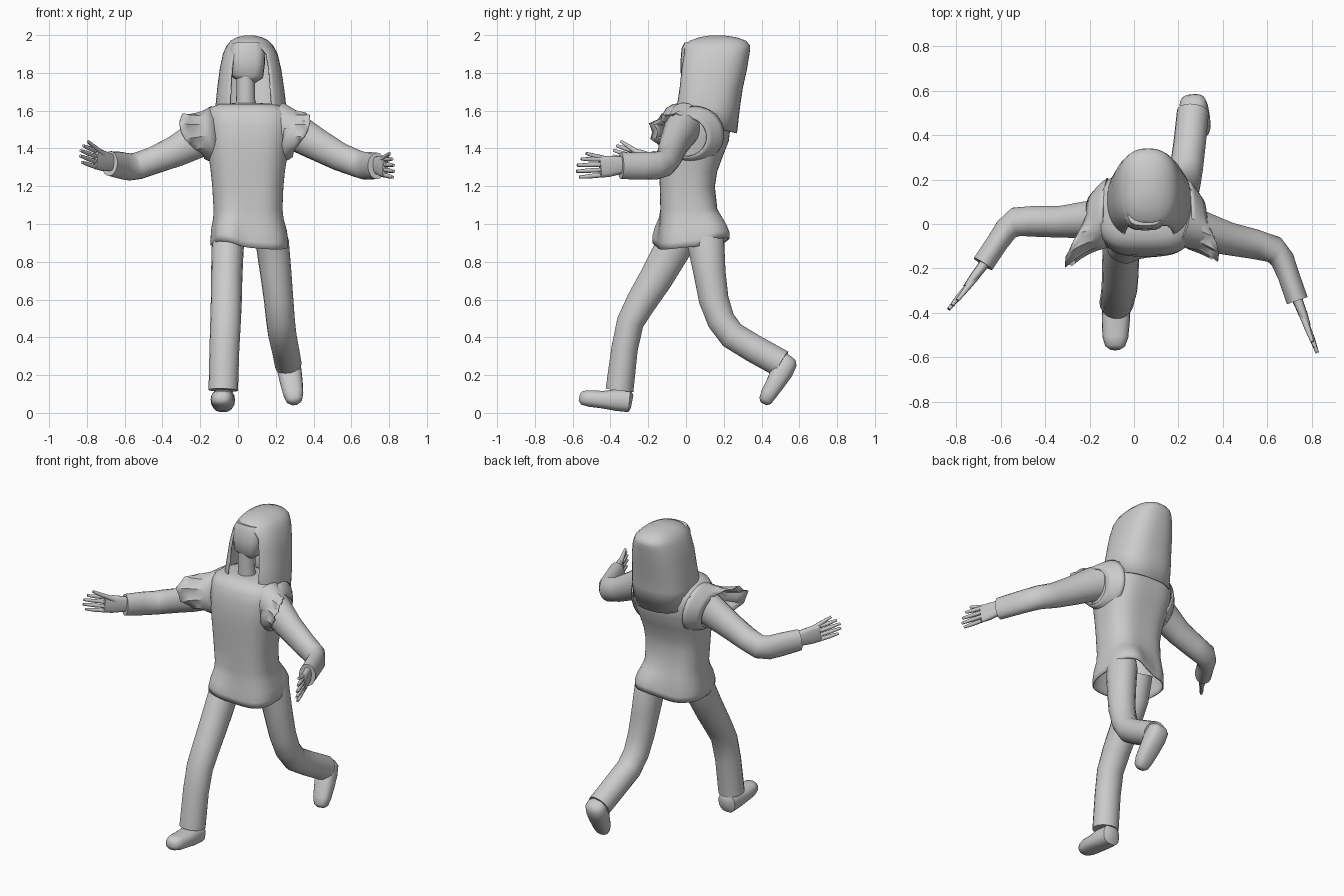
import bpy, bmesh, math
from mathutils import Vector as V

def spow(v, e):
    return math.copysign(abs(v) ** e, v)

def mesh_from_rings(name, rings, closed=True, cap0=True, cap1=True, thick=0, angle=50):
    bm = bmesh.new()
    vr = [[bm.verts.new(p) for p in r] for r in rings]
    n = len(vr[0])
    for a, b in zip(vr, vr[1:]):
        for i in range(n if closed else n - 1):
            j = (i + 1) % n
            bm.faces.new((a[i], a[j], b[j], b[i]))
    if cap0:
        bm.faces.new(vr[0][::-1])
    if cap1:
        bm.faces.new(vr[-1])
    bmesh.ops.remove_doubles(bm, verts=bm.verts, dist=1e-5)
    bmesh.ops.recalc_face_normals(bm, faces=bm.faces)
    me = bpy.data.meshes.new(name)
    bm.to_mesh(me)
    bm.free()
    ob = bpy.data.objects.new(name, me)
    bpy.context.collection.objects.link(ob)
    if thick:
        m = ob.modifiers.new("thickness", 'SOLIDIFY')
        m.thickness = thick
    bpy.ops.object.select_all(action='DESELECT')
    ob.select_set(True)
    bpy.context.view_layer.objects.active = ob
    bpy.ops.object.shade_smooth_by_angle(angle=math.radians(angle))
    return ob

def tube(name, pts, ref, n=18, e=1.0):
    """Loft ellipses (x, y, z, half width along ref, half height) along a path."""
    ref, c, rings = V(ref), [V(p[:3]) for p in pts], []
    for i, p in enumerate(pts):
        t = (c[min(i + 1, len(c) - 1)] - c[max(i - 1, 0)]).normalized()
        s = (ref - t * ref.dot(t)).normalized()
        u = t.cross(s)
        rings.append([c[i] + s * p[3] * spow(math.cos(k * math.tau / n), e)
                      + u * p[4] * spow(math.sin(k * math.tau / n), e) for k in range(n)])
    return mesh_from_rings(name, rings)

X, Z = (1, 0, 0), (0, 0, 1)

# Legs
tube("front_leg", [(-.03, .0, 1.0, .085, .09), (-.055, -.07, .87, .085, .098), (-.06, -.16, .71, .083, .09),
                   (-.062, -.235, .59, .082, .082), (-.066, -.295, .48, .081, .073), (-.072, -.325, .34, .079, .071),
                   (-.078, -.352, .12, .078, .075)], X)
tube("back_leg", [(.15, .06, 1.02, .08, .09), (.182, .105, .9, .088, .1), (.2, .125, .74, .083, .086),
                  (.215, .147, .6, .078, .08), (.225, .185, .49, .076, .075), (.235, .245, .41, .075, .075),
                  (.25, .36, .34, .073, .075), (.265, .505, .26, .072, .075)], X)

# Shoes
tube("front_shoe", [(-.08, -.285, .06, .03, .035), (-.08, -.30, .063, .058, .06), (-.08, -.37, .068, .064, .058),
                    (-.082, -.44, .07, .063, .047), (-.084, -.51, .076, .058, .044), (-.085, -.55, .08, .045, .037),
                    (-.085, -.565, .083, .022, .018)], X, e=.8)
tube("back_shoe", [(.262, .555, .295, .035, .03), (.265, .54, .275, .06, .053), (.272, .51, .225, .064, .06),
                   (.283, .475, .16, .06, .05), (.293, .438, .10, .053, .043), (.298, .42, .065, .042, .035),
                   (.3, .412, .05, .02, .02)], X, e=.8)

# Arms: upper sleeve and bent forearm
tube("left_arm", [(-.08, .03, 1.51, .12, .1), (-.2, .02, 1.455, .10, .085), (-.33, .01, 1.385, .083, .072),
                  (-.45, .012, 1.335, .072, .07), (-.53, .01, 1.308, .072, .066), (-.575, -.025, 1.302, .072, .055),
                  (-.62, -.09, 1.31, .072, .05), (-.68, -.18, 1.32, .066, .05)], Z)
tube("right_arm", [(.2, .0, 1.53, .12, .1), (.3, -.03, 1.49, .1, .09), (.42, -.065, 1.42, .086, .075),
                   (.54, -.09, 1.355, .075, .068), (.63, -.115, 1.32, .072, .062), (.668, -.16, 1.308, .073, .055),
                   (.695, -.23, 1.308, .073, .05), (.735, -.345, 1.308, .07, .05)], Z)

# Hands: flat palm, four fingers and a thumb
def hand(side, wrist, knuckle, tip, spread):
    w, k, t = V(wrist), V(knuckle), V(tip)
    tube(side + "_palm", [(*(w - (k - w) * .3), .045, .024), (*w, .05, .022), (*w.lerp(k, .5), .056, .02),
                          (*k, .055, .015)], Z, n=12, e=.7)
    for i in range(4):
        o = i - 1.5
        a = k + V((0, 0, o * .028))
        b = k.lerp(t, (.88, 1, .97, .8)[i]) + V((0, 0, o * spread))
        m = a.lerp(b, .5)
        tube(side + "_finger", [(*a, .012, .012), (*m, .012, .012), (*b, .008, .008)], Z, n=8)
    a = w.lerp(k, .3) + V((0, -.01, .03))
    b = w.lerp(t, .72) + V((0, -.01, .075))
    tube(side + "_thumb", [(*a, .016, .016), (*a.lerp(b, .5), .013, .013), (*b, .008, .008)], Z, n=8)

hand("left", (-.69, -.2, 1.33), (-.755, -.285, 1.345), (-.835, -.385, 1.375), .03)
hand("right", (.745, -.365, 1.31), (.78, -.455, 1.30), (.825, -.58, 1.295), .032)

# Jacket: lofted body with a wavy hem pushed out by both thighs
N = 80
body = [(.885, .06, .02, .205, .168), (.92, .06, .02, .205, .168), (.97, .058, .02, .2, .165),
        (1.03, .055, .02, .186, .157), (1.08, .053, .015, .182, .152),
        (1.2, .052, .007, .188, .147), (1.28, .052, .012, .196, .155), (1.36, .053, .025, .208, .172),
        (1.44, .056, .04, .22, .188), (1.52, .06, .048, .228, .19), (1.58, .058, .045, .226, .172),
        (1.615, .055, .035, .205, .14), (1.635, .05, .03, .15, .1), (1.64, .05, .03, .07, .06)]
rings = []
for z, cx, cy, rx, ry in body:
    hem = min(1, max(0, (1.08 - z) / .15))
    r = []
    for k in range(N):
        a = k * math.tau / N
        fl = math.exp(-((math.degrees(a) - 238) / 25) ** 4)   # front thigh
        bk = math.exp(-((math.degrees(a) - 55) / 36) ** 4)    # back thigh
        f = 1 + hem * (.25 * fl + .3 * bk) + .008 * math.cos(6 * a) + .01 * hem * math.sin(7 * a)
        dz = hem * (.025 * fl + .04 * bk - .02 * max(0, math.cos(a + .9)) ** 2)
        r.append((cx + rx * (1 + (f - 1) * .25) * spow(math.cos(a), .72), cy + ry * f * spow(math.sin(a), .72), z + dz))
    rings.append(r)
mesh_from_rings("jacket", rings, cap0=False, thick=.008)

# Short shoulder sleeves: snug behind, sweeping out to a ragged point at the front
def shoulder(name, s, inner, outer, flare, aim):
    c0, c1, rings, n = V(inner), V(outer), [], 32
    for t in (0, .25, .5, .75, 1):
        r = []
        for k in range(n):
            a = k * math.tau / n
            w = max(0, math.cos(a - math.radians(aim))) ** 3   # 90 is up, 180 is front
            rad = .15 - .045 * t ** 1.5 + flare * t * t * w + .012 * t * w * (-1) ** k
            p = c0.lerp(c1, t)
            r.append((p.x + s * flare * w * t + s * .02 * math.sin(a), p.y + rad * math.cos(a) * 1.05,
                      p.z + rad * math.sin(a)))
        rings.append(r)
    mesh_from_rings(name, rings, cap0=False, cap1=False, thick=.006, angle=35)

shoulder("left_shoulder_sleeve", -1, (-.12, .05, 1.475), (-.2, .015, 1.45), .10, 158)
shoulder("right_shoulder_sleeve", 1, (.24, .045, 1.475), (.31, .0, 1.46), .06, 150)

# Neck and recessed head with a flat brow
tube("neck", [(.045, .04, 1.58, .065, .06), (.04, .03, 1.66, .05, .05), (.04, .035, 1.79, .052, .055)], X)
tube("head", [(.045, .06, 1.755, .05, .06), (.048, .06, 1.78, .085, .088), (.05, .07, 1.85, .093, .1),
              (.05, .076, 1.92, .095, .1), (.05, .08, 1.95, .08, .088)], X, n=20, e=.6)

# Hood: open at the face, closed across the crown, longer at the back
hood = [(1.55, .068, .105, .187, .165, .75), (1.62, .068, .108, .188, .178, .55), (1.72, .067, .123, .177, .178, .55),
        (1.82, .066, .138, .163, .185, .57), (1.9, .065, .152, .145, .184, .55), (1.928, .064, .16, .132, .180, .4),
        (1.945, .064, .164, .123, .175, .0), (1.97, .062, .168, .101, .15, 0), (1.988, .06, .17, .068, .1, 0),
        (1.997, .06, .165, .03, .045, 0), (1.999, .06, .165, 0, 0, 0)]
rings = []
for i, (z, cx, cy, rx, ry, op) in enumerate(hood):
    r = []
    for k in range(41):
        a = op + (math.tau - 2 * op) * k / 40
        drop = .07 * (1 - math.cos(a)) / 2 if i == 0 else 0
        r.append((cx - rx * spow(math.sin(a), .8), cy - ry * spow(math.cos(a), .8), z - drop))
    rings.append(r if op else r[:-1] + [r[0]])
mesh_from_rings("hood", rings, closed=False, cap0=False, cap1=False, thick=.008, angle=60)
